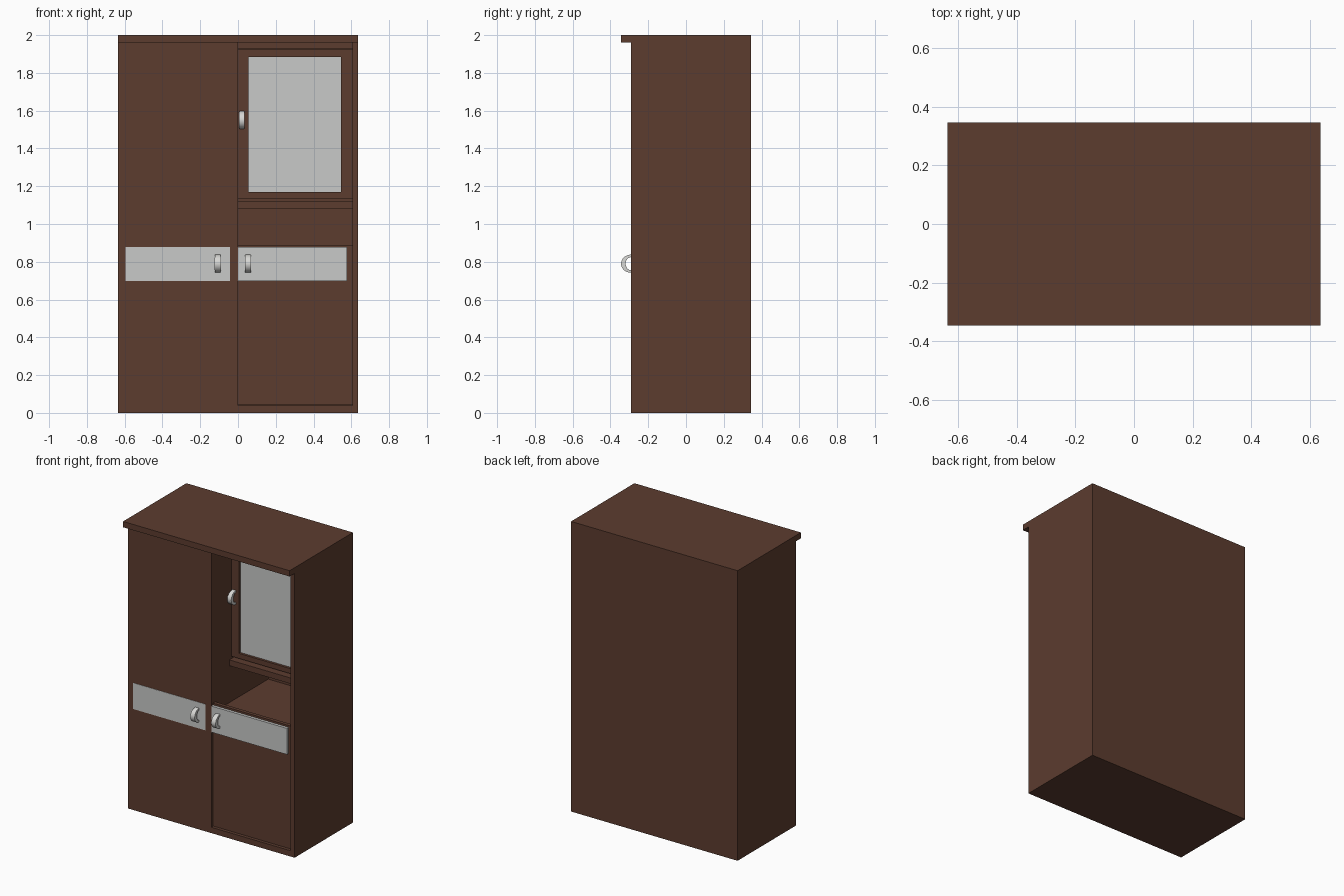
import bpy, bmesh, math

if "Cube" in bpy.data.objects:
    bpy.data.objects.remove(bpy.data.objects["Cube"], do_unlink=True)


def material(name, color):
    m = bpy.data.materials.new(name)
    m.use_nodes = True
    m.diffuse_color = (*color, 1)
    m.node_tree.nodes["Principled BSDF"].inputs["Base Color"].default_value = (*color, 1)
    return m


WOOD = material("dark brown wood", (0.107, 0.045, 0.028))
GLASS = material("pale grey glass", (0.58, 0.59, 0.58))
METAL = material("light metal", (0.68, 0.68, 0.66))


def finish(name, bm, mat):
    bmesh.ops.recalc_face_normals(bm, faces=bm.faces)
    mesh = bpy.data.meshes.new(name)
    bm.to_mesh(mesh)
    bm.free()
    mesh.materials.append(mat)
    ob = bpy.data.objects.new(name, mesh)
    bpy.context.collection.objects.link(ob)
    return ob


def box(name, x, y, z, mat=WOOD):
    """Box from (min, max) ranges on each axis."""
    bm = bmesh.new()
    bmesh.ops.create_cube(bm, size=1)
    for v in bm.verts:
        v.co = [r[0] if c < 0 else r[1] for c, r in zip(v.co, (x, y, z))]
    return finish(name, bm, mat)


def handle(name, x, y, z, width=0.034, height=0.048, depth=0.054, steps=16):
    """Crescent pull: outer and inner arcs swept across its width."""
    bm = bmesh.new()
    rings = []
    for i in range(steps + 1):
        a = math.pi * (i / steps - 0.5)
        # slightly narrower towards the ends
        w = width / 2 * (0.8 + 0.2 * math.cos(a))
        outer = (y - depth * math.cos(a), z + height * math.sin(a))
        inner = (y - depth * 0.55 * math.cos(a), z + height * 0.72 * math.sin(a))
        rings.append([bm.verts.new((x + s * w, *p))
                      for s, p in ((-1, outer), (1, outer), (1, inner), (-1, inner))])
    for a, b in zip(rings, rings[1:]):
        for k in range(4):
            bm.faces.new((a[k], a[(k + 1) % 4], b[(k + 1) % 4], b[k]))
    bm.faces.new(rings[0])
    bm.faces.new(rings[-1])
    ob = finish(name, bm, METAL)
    bpy.ops.object.select_all(action="DESELECT")
    bpy.context.view_layer.objects.active = ob
    ob.select_set(True)
    bpy.ops.object.shade_smooth_by_angle(angle=math.radians(40))


HALF, FRONT, BACK = 0.635, -0.29, 0.345
INNER = 0.605          # inside of the side panel
UPPER = -0.07          # face of the recessed upper door
LOWER = -0.273         # face of the lower right door
bay = (0, INNER)

# Carcass
box("left_wardrobe", (-HALF, 0), (FRONT, BACK), (0, 1.96))
box("side_panel", (INNER, HALF), (FRONT, BACK), (0, 1.96))
box("back_panel", bay, (0.33, BACK), (0, 1.96))
box("plinth", bay, (FRONT, 0.33), (0, 0.04))
box("top_board", (-HALF, HALF), (-0.345, BACK), (1.96, 2.0))

# Lower cupboard and open counter
box("lower_door", bay, (LOWER, LOWER + 0.025), (0.043, 0.89))
box("counter", bay, (LOWER + 0.025, 0.33), (0.79, 0.825))

# Recessed upper cupboard
box("upper_shelf", bay, (UPPER - 0.025, 0.33), (1.08, 1.12))
box("upper_rail", bay, (UPPER - 0.02, 0.33), (1.93, 1.96))
box("upper_cupboard", bay, (UPPER + 0.03, 0.33), (1.12, 1.93))

# Framed upper door
door_y = (UPPER, UPPER + 0.03)
for side, x in (("left", (0, 0.055)), ("right", (0.545, INNER))):
    box("door_stile_" + side, x, door_y, (1.135, 1.925))
for side, z in (("bottom", (1.135, 1.17)), ("top", (1.885, 1.925))):
    box("door_rail_" + side, (0.055, 0.545), door_y, z)
box("door_glass", (0.055, 0.545), (UPPER + 0.017, UPPER + 0.025), (1.17, 1.885), GLASS)

# Pale bands across the doors
box("left_band", (-0.595, -0.043), (FRONT - 0.002, FRONT + 0.005), (0.697, 0.877), GLASS)
box("right_band", (0.001, 0.577), (FRONT - 0.002, LOWER), (0.697, 0.877), GLASS)

# Handles
handle("left_handle", -0.107, FRONT, 0.79)
handle("right_handle", 0.053, FRONT, 0.79)
handle("upper_handle", 0.02, UPPER, 1.55, width=0.03)
